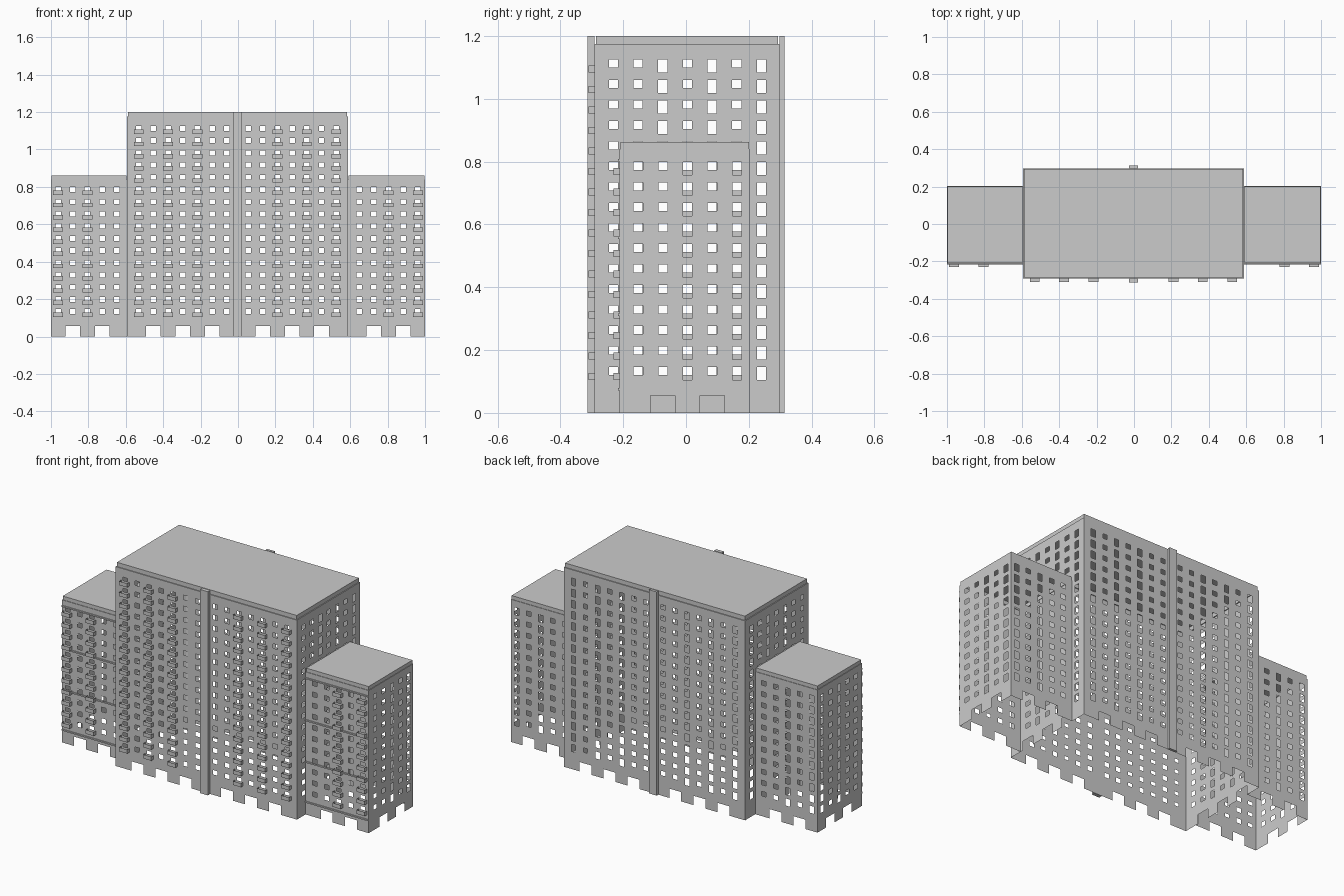
import bpy, bmesh

if "Cube" in bpy.data.objects:
    bpy.data.objects.remove(bpy.data.objects["Cube"])

STEP, ROW, TOP0 = 0.0785, 0.0653, 0.146   # column pitch, floor pitch, first lintel
X0 = -0.003                               # tower centre line
TX, TF, TB, TH = 0.591, -0.291, 0.298, 1.2
WF, WB, WH = -0.211, 0.203, 0.862


def finish(name, bm):
    me = bpy.data.meshes.new(name)
    bm.to_mesh(me)
    bm.free()
    ob = bpy.data.objects.new(name, me)
    bpy.context.collection.objects.link(ob)
    return ob


def columns(start, n, sign=1, offset=0.0):
    # (position, has tall window, has doorway below)
    return [(offset + sign * (start + STEP * i), i >= 2 and i % 2 == 0, i % 2 == 1)
            for i in range(n)]


def wall(name, axis, pos, lo, hi, top, cols, floors, outward):
    # thin facade sheet with window and doorway openings
    holes = []
    for u, tall, door in cols:
        for r in range(floors):
            t = TOP0 + ROW * r
            holes.append((u - 0.0145, u + 0.0145, t - (0.042 if tall else 0.026), t))
        if door:
            holes.append((u - 0.039, u + 0.039, 0.0, 0.055))
    us = sorted({round(v, 4) for h in holes for v in h[:2]} | {lo, hi})
    zs = sorted({round(v, 4) for h in holes for v in h[2:]} | {0.0, top})
    bm = bmesh.new()
    grid = [[bm.verts.new((u, pos, z) if axis == 'x' else (pos, u, z)) for z in zs] for u in us]
    for i in range(len(us) - 1):
        for j in range(len(zs) - 1):
            cu, cz = (us[i] + us[i + 1]) / 2, (zs[j] + zs[j + 1]) / 2
            if any(a < cu < b and c < cz < d for a, b, c, d in holes):
                continue
            q = [grid[i][j], grid[i + 1][j], grid[i + 1][j + 1], grid[i][j + 1]]
            if (axis == 'x') == (outward > 0):
                q.reverse()
            bm.faces.new(q)
    bmesh.ops.delete(bm, geom=[v for v in bm.verts if not v.link_faces], context='VERTS')
    return finish(name, bm)


def add_box(bm, x0, x1, y0, y1, z0, z1, open_top=False):
    v = [bm.verts.new((x, y, z)) for z in (z0, z1)
         for x, y in ((x0, y0), (x1, y0), (x1, y1), (x0, y1))]
    faces = [(3, 2, 1, 0)] + [(i, (i + 1) % 4, (i + 1) % 4 + 4, i + 4) for i in range(4)]
    if not open_top:
        faces.append((4, 5, 6, 7))
    for f in faces:
        bm.faces.new([v[i] for i in f])


def roof(name, x0, x1, y0, y1, z0, z1, inset=0.005):
    # slightly stepped-in roof cap closing the top of the walls
    bm = bmesh.new()
    rings = []
    for d, z in ((0, z0), (inset, z0), (inset, z1)):
        rings.append([bm.verts.new(p) for p in ((x0 + d, y0 + d, z), (x1 - d, y0 + d, z),
                                                (x1 - d, y1 - d, z), (x0 + d, y1 - d, z))])
    for a, b in zip(rings, rings[1:]):
        for i in range(4):
            k = (i + 1) % 4
            bm.faces.new((a[i], a[k], b[k], b[i]))
    bm.faces.new(rings[-1])
    finish(name, bm)


# central tower
xl, xr = X0 - TX, X0 + TX
tower_cols = columns(0.057, 7, 1, X0) + columns(0.057, 7, -1, X0)
end_cols = columns(-0.231, 7)
wall("tower_front", 'x', TF, xl, xr, TH - 0.025, tower_cols, 16, -1)
wall("tower_back", 'x', TB, xl, xr, TH - 0.025, tower_cols, 16, 1)
wall("tower_left_end", 'y', xl, TF, TB, TH - 0.025, end_cols, 16, -1)
wall("tower_right_end", 'y', xr, TF, TB, TH - 0.025, end_cols, 16, 1)
roof("tower_roof", xl, xr, TF, TB, TH - 0.025, TH)

# central pilasters, front and back
for name, y0, y1 in (("front_pilaster", -0.313, TF), ("back_pilaster", TB, 0.313)):
    bm = bmesh.new()
    add_box(bm, X0 - 0.025, X0 + 0.025, y0, y1, 0, TH)
    finish(name, bm)

# lower side wings
for side, s in (("left", -1), ("right", 1)):
    a, b = sorted((X0 + s * TX, s * 1.0))
    cols = columns(0.648, 5, s)
    wall(side + "_wing_front", 'x', WF, a, b, WH - 0.022, cols, 11, -1)
    wall(side + "_wing_back", 'x', WB, a, b, WH - 0.022, cols, 11, 1)
    wall(side + "_wing_end", 'y', s * 1.0, WF, WB, WH - 0.022, columns(-0.152, 5), 11, s)
    roof(side + "_wing_roof", a, b, WF, WB, WH - 0.022, WH, 0.003)
    # thin ledges across the wing front
    bm = bmesh.new()
    for z in (0.076, 0.312, 0.557, 0.805):
        add_box(bm, a, b, WF - 0.006, WF, z - 0.004, z + 0.004)
    finish(side + "_wing_ledges", bm)

# balconies under the tall front windows
for name, cols, y, floors in (
        ("tower_balconies", tower_cols, TF, 16),
        ("wing_balconies", columns(0.648, 5) + columns(0.648, 5, -1), WF, 11)):
    bm = bmesh.new()
    for u, tall, _ in cols:
        if tall:
            for r in range(floors):
                z = 0.104 + ROW * r
                add_box(bm, u - 0.026, u + 0.026, y - 0.02, y, z, z + 0.023, True)
    finish(name, bm)
